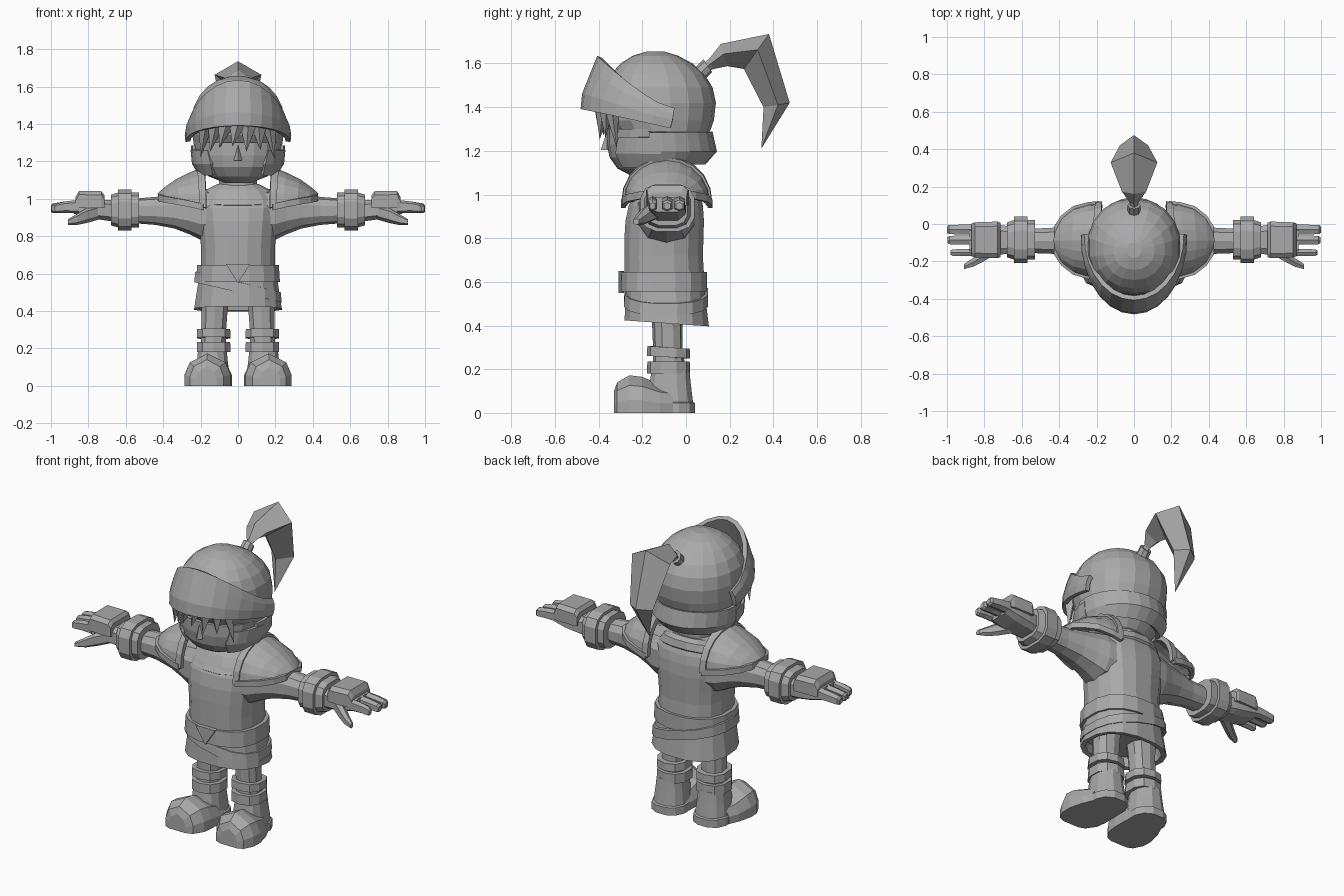
import bpy, bmesh, math
from math import sin, cos, pi

grey = bpy.data.materials.new("plain_grey")
grey.diffuse_color = (0.4, 0.4, 0.4, 1)


def loft(name, rings, closed=True, caps=True, mirror=False, thick=0):
    """Skin a list of equal-length point rings; a shell gets a thickness."""
    bm = bmesh.new()
    rows = [[bm.verts.new(p) for p in r] for r in rings]
    n = len(rows[0])
    for a, b in zip(rows, rows[1:]):
        for i in range(n if closed else n - 1):
            j = (i + 1) % n
            bm.faces.new((a[i], a[j], b[j], b[i]))
    if closed and caps:
        bm.faces.new(rows[0])
        bm.faces.new(rows[-1])
    bmesh.ops.remove_doubles(bm, verts=bm.verts, dist=0.0004)
    bmesh.ops.recalc_face_normals(bm, faces=bm.faces)
    me = bpy.data.meshes.new(name)
    bm.to_mesh(me)
    bm.free()
    me.materials.append(grey)
    ob = bpy.data.objects.new(name, me)
    bpy.context.collection.objects.link(ob)
    if thick:
        m = ob.modifiers.new("thickness", 'SOLIDIFY')
        m.thickness, m.offset = thick, 0
    if mirror:
        ob.modifiers.new("mirror", 'MIRROR').use_mirror_merge = False
    return ob


def sup(v, p):
    return math.copysign(abs(v) ** (2 / p), v)


def ring(z, rx, y0, y1, n=16, p=2.4, cx=0, tilt=0, tiltx=0):
    """Horizontal ring between y0 and y1; tilt raises the back, tiltx the +x side."""
    cy, ry, out = (y0 + y1) / 2, (y1 - y0) / 2, []
    for i in range(n):
        t = 2 * pi * (i + 0.5) / n
        c, s = sup(cos(t), p), sup(sin(t), p)
        out.append((cx + rx * c, cy + ry * s, z + tilt * s + tiltx * c))
    return out


def xring(x, cy, cz, ry, rz, n=8, p=2.4):
    """Upright ring facing along x."""
    return [(x, cy + ry * sup(cos(2 * pi * (i + .5) / n), p),
             cz + rz * sup(sin(2 * pi * (i + .5) / n), p)) for i in range(n)]


# Tunic body
loft("tunic", [ring(.64, .20, -.285, .085), ring(.72, .20, -.285, .08), ring(.80, .205, -.285, .083),
               ring(.88, .215, -.28, .085), ring(.95, .225, -.265, .08), ring(1.0, .215, -.24, .07),
               ring(1.05, .17, -.21, .05), ring(1.08, .11, -.18, .01)])
# Skirt, open underneath
loft("skirt", [ring(.60, .205, -.26, .07), ring(.58, .212, -.275, .085),
               ring(.41, .238, -.285, .108, tilt=-.014), ring(.415, .21, -.26, .08, tilt=-.014),
               ring(.48, .20, -.25, .07)])
# Waist belt and its pointed flap
loft("belt", [ring(.555, .215, -.285, .085), ring(.555, .228, -.302, .10), ring(.645, .222, -.298, .10),
              ring(.645, .195, -.28, .08)])
loft("belt_flap", [[(-.065, y, .65), (.065, y, .65), (0, y, .55)] for y in (-.285, -.309)])
# Hip strap slung lower on one side
loft("hip_strap", [ring(z, r, y0, y1, tiltx=-.055) for z, r, y0, y1 in (
    (.505, .215, -.27, .09), (.50, .238, -.288, .105), (.555, .232, -.283, .105),
    (.56, .205, -.26, .08))])
# Collar and neck
loft("collar", [ring(z, r, y0, y1, tilt=.035) for z, r, y0, y1 in (
    (.99, .19, -.25, .06), (1.0, .20, -.262, .07), (1.04, .17, -.235, .06), (1.055, .13, -.2, .03))])
loft("neck", [ring(1.03, .115, -.2, .02, 12), ring(1.07, .105, -.19, .01, 12),
              ring(1.16, .105, -.19, .01, 12)])

# Sleeves
loft("sleeve", [xring(x, -.09, cz, ry, rz, 10) for x, cz, ry, rz in (
    (.12, .915, .14, .14), (.20, .915, .13, .135), (.26, .925, .11, .115), (.34, .933, .09, .092),
    (.44, .935, .072, .075), (.55, .935, .068, .066))], mirror=True)
# Wrist cuff with a raised middle band
loft("cuff", [xring(x, -.085, .94, r, r * .88, 12, 3) for x, r in (
    (.53, .075), (.53, .108), (.57, .108), (.57, .127), (.642, .127), (.642, .108),
    (.68, .095), (.68, .07))], mirror=True)
# Glove, back plate, fingers, thumb
loft("palm", [xring(x, -.085, cz, ry, rz, 8, 3.5) for x, cz, ry, rz in (
    (.66, .935, .075, .06), (.73, .94, .085, .055), (.80, .945, .088, .048), (.88, .955, .084, .036))],
    mirror=True)
loft("hand_plate", [[(x, -.085 + sy * w, z) for sy, z in ((-1, .95), (-1, t - .02), (-.75, t), (.75, t),
                                                          (1, t - .02), (1, .95))]
                    for x, w, t in ((.715, .092, 1.02), (.73, .098, 1.04), (.85, .094, 1.042),
                                    (.868, .088, 1.01))], mirror=True)
for k, (y, r, end) in enumerate([(-.03, .029, 1.0), (-.086, .027, .997), (-.153, .021, .98)]):
    loft("finger_%d" % (k + 1), [xring(.85, y, .958, r, .036, 6, 3), xring(.93, y, .955, r, .03, 6, 3),
                                 xring(end - .01, y, .949, r * .9, .026, 6, 3),
                                 xring(end, y, .947, r * .6, .016, 6, 3)], mirror=True)
loft("thumb", [xring(x, y, z, a, b, 6, 2.5) for x, y, z, a, b in (
    (.74, -.13, .93, .035, .04), (.81, -.175, .91, .032, .04), (.86, -.205, .89, .026, .03),
    (.91, -.228, .875, .015, .015))], mirror=True)


# Shoulder pads: arched shell with raised rims
def arch(x, ry, zb, h, n=10):
    return [(x - .015 * abs(cos(pi * i / n)), -.088 + ry * cos(pi * i / n),
             zb + h * sin(pi * i / n) ** .9) for i in range(n + 1)]


pad = [arch(.20, .19, .95, .205), arch(.26, .185, .965, .165), arch(.33, .165, .98, .115),
       arch(.39, .12, .99, .062), arch(.425, .07, 1.0, .02)]
loft("shoulder_pad", pad, closed=False, mirror=True, thick=.018)
loft("pad_inner_rim", [arch(.185, .197, .95, .215), arch(.222, .194, .955, .20)],
     closed=False, mirror=True, thick=.026)
front = [r[0] for r in pad]
back = [r[-1] for r in pad]
edge = front + back[::-1]
loft("pad_lower_rim", [[(x + (.006 if x > .3 else 0), -.088 + (y + .088) * 1.05, z + dz)
                        for x, y, z in edge] for dz in (-.012, .022)],
     closed=False, mirror=True, thick=.022)

# Head and rounded helmet
loft("head", [ring(z, r, y0, y1, 18, 2.2) for z, r, y0, y1 in (
    (1.085, .07, -.25, -.06), (1.12, .16, -.315, .02), (1.17, .205, -.35, .06), (1.23, .225, -.362, .08),
    (1.30, .235, -.362, .10))])
loft("helmet", [ring(z, r, y0, y1, 18, 2.15) for z, r, y0, y1 in (
    (1.27, .225, -.30, .10), (1.29, .24, -.335, .11), (1.34, .247, -.372, .128), (1.42, .25, -.38, .137),
    (1.49, .24, -.372, .122), (1.55, .21, -.345, .085), (1.60, .165, -.30, .03),
    (1.635, .11, -.245, -.035), (1.655, .04, -.18, -.10))])


def arc(z, rx, ry, cy, a0, a1, n, lift=0, pw=1):
    """Arc about the head, angle 0 facing the front; lift raises its front."""
    out = []
    for i in range(n + 1):
        t = math.radians(a0 + (a1 - a0) * i / n)
        out.append((rx * sin(t), cy - ry * cos(t), z + lift * max(cos(t), 0) ** pw))
    return out


# Swept visor across the brow
loft("visor", [arc(1.305, .268, .385, -.085, -92, 92, 14, .085, .9),
               arc(1.34, .272, .388, -.075, -92, 92, 14, .12, 1),
               arc(1.365, .268, .355, -.07, -92, 92, 14, .19, 1.2),
               arc(1.39, .255, .33, -.065, -92, 92, 14, .24, 1.35)], closed=False, thick=.026)
# Neck guard around the back, and cheek guards
loft("neck_guard", [arc(1.285, .24, .22, -.11, 75, 285, 14), arc(1.20, .235, .24, -.11, 75, 285, 14),
                    arc(1.145, .205, .19, -.11, 75, 285, 14)], closed=False, thick=.024)
loft("cheek_guard", [arc(1.262, .243, .258, -.105, 40, 88, 4), arc(1.19, .236, .262, -.105, 36, 88, 4),
                     arc(1.13, .198, .235, -.105, 40, 88, 4)], closed=False, mirror=True, thick=.022)


# Fringe spikes and nose
def spike(name, base, tip, w, d, mirror=False):
    x, y, z = base
    loft(name, [[(x - w, y, z), (x, y - d, z), (x + w, y, z), (x, y + d, z)], [tip] * 4],
         caps=False, mirror=mirror)


for k, (x, tx, tz, w) in enumerate([(-.17, -.20, 1.22, .04), (-.115, -.15, 1.25, .045),
                                    (-.06, -.10, 1.27, .045), (0, -.03, 1.28, .045),
                                    (.055, .045, 1.25, .045), (.11, .12, 1.26, .045),
                                    (.165, .195, 1.21, .04)]):
    curve = 1.6 * x * x
    spike("fringe_%d" % (k + 1), (x, -.385 + curve, 1.40), (tx, -.40 + 2.2 * tx * tx, tz), w, .035)
spike("nose", (0, -.362, 1.205), (0, -.362, 1.29), .022, .028)

# Crest tail: diamond section bent backwards, with its tie
tail = [((.07, 1.595), (.09, 1.55), .02), ((.105, 1.62), (.125, 1.575), .022),
        ((.16, 1.69), (.19, 1.588), .065), ((.38, 1.735), (.265, 1.575), .125),
        ((.475, 1.42), (.355, 1.40), .075), ((.345, 1.21), (.345, 1.21), 0)]
loft("crest_tail", [[(0, *o), (w, o[0] * .55 + i[0] * .45, o[1] * .55 + i[1] * .45), (0, *i),
                     (-w, o[0] * .55 + i[0] * .45, o[1] * .55 + i[1] * .45)] for o, i, w in tail],
     caps=False)
loft("crest_tie", [[(.034 * cos(a * pi / 4), y + .02 * sin(a * pi / 4), z - .03 * sin(a * pi / 4))
                    for a in range(8)] for y, z in ((.06, 1.55), (.10, 1.59))])

# Legs with two straps each
loft("leg", [ring(z, r, y0, y1, 10, cx=x) for z, r, y0, y1, x in (
    (.52, .08, -.165, -.01, .12), (.40, .072, -.155, -.015, .125), (.28, .068, -.15, -.015, .13),
    (.15, .072, -.155, .01, .135))], mirror=True)
for name, z0, z1, tl in (("lower_strap", .18, .235, 0), ("upper_strap", .255, .30, -.006)):
    loft(name, [ring(z, r, -.085 - r, -.075 + r, 10, cx=.13, tilt=tl) for z, r in (
        (z0, .07), (z0, .094), (z1, .092), (z1, .07))], mirror=True)
# Boot shaft and heel
loft("boot_shaft", [ring(z, r, y0, y1, 12, cx=.137) for z, r, y0, y1 in (
    (0, .105, -.18, .045), (.045, .103, -.18, .045), (.05, .095, -.175, .035), (.13, .085, -.17, .025),
    (.195, .078, -.16, .018))], mirror=True)


# Round toe: domed sections with a flat sole
def dome(y, w, h, cx):
    return [(cx - w, y, 0), (cx - w, y, h * .35)] + [
        (cx - w * .96 * cos(a), y, h * .35 + h * .65 * sin(a)) for a in (pi / 5, pi / 2, 4 * pi / 5)
    ] + [(cx + w, y, h * .35), (cx + w, y, 0)]


loft("boot_toe", [dome(*s) for s in (
    (-.33, .055, .10, .17), (-.315, .09, .14, .167), (-.26, .122, .172, .163), (-.20, .127, .165, .16),
    (-.12, .117, .13, .15), (-.06, .10, .12, .14))], mirror=True)
